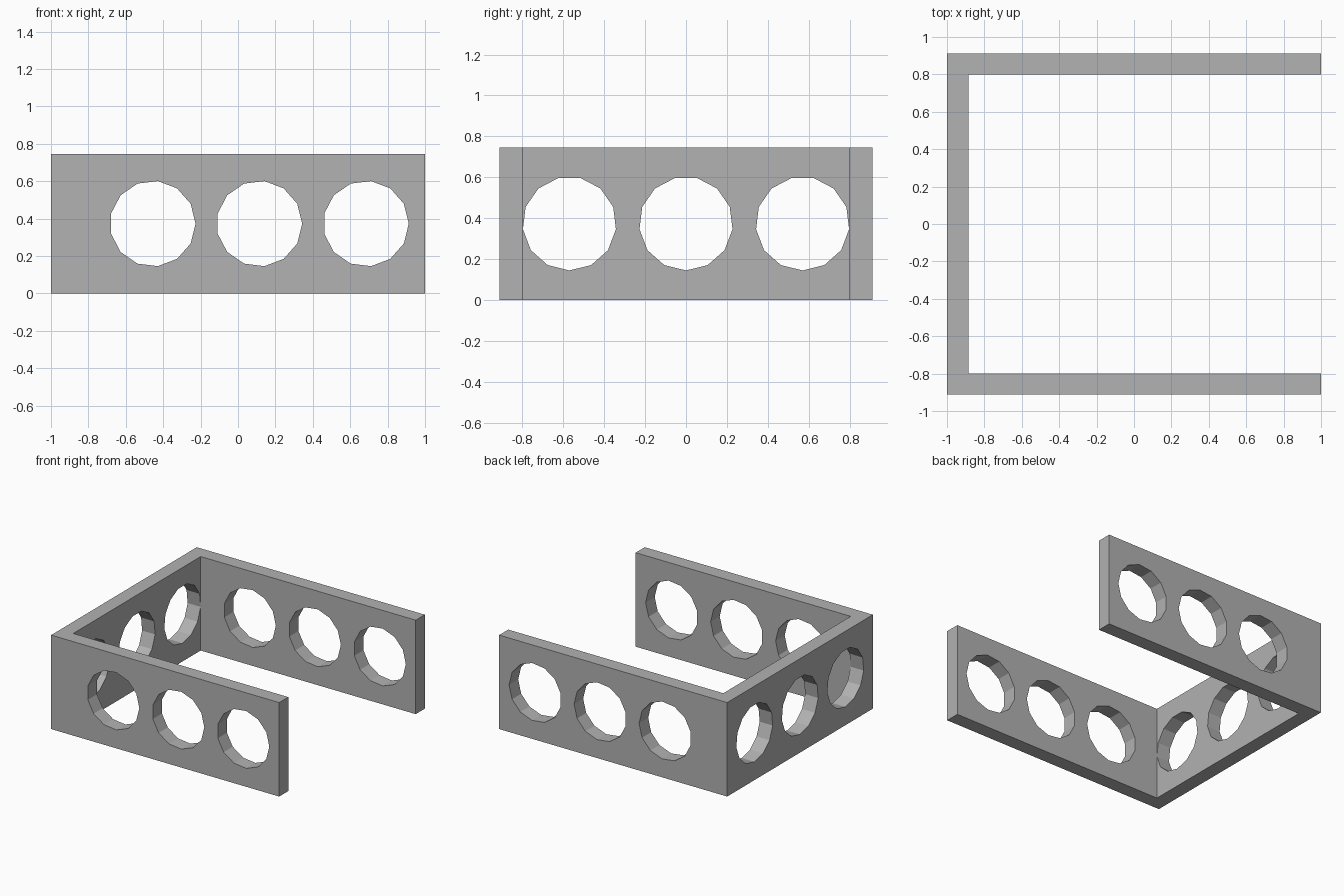
import bpy, bmesh
from math import cos, sin, pi
from mathutils import Vector

default_cube = bpy.data.objects.get("Cube")
if default_cube:
    bpy.data.objects.remove(default_cube, do_unlink=True)

HALF_X, HALF_Y, HEIGHT = 1.0, 0.912, 0.745
WALL = 0.114
RADIUS, SIDES, PITCH = 0.229, 13, 0.57
HOLE_Z = HEIGHT / 2 + 0.001

grey = bpy.data.materials.new("plain grey")
grey.use_nodes = True
colour = (0.445, 0.445, 0.445, 1)
grey.diffuse_color = colour
grey.node_tree.nodes["Principled BSDF"].inputs["Base Color"].default_value = colour


def add_prism(bm, outline, sweep):
    """Close an outline and extrude it along a vector."""
    face = bm.faces.new([bm.verts.new(p) for p in outline])
    top = bmesh.ops.extrude_face_region(bm, geom=[face])["geom"]
    verts = [v for v in top if isinstance(v, bmesh.types.BMVert)]
    bmesh.ops.translate(bm, verts=verts, vec=sweep)


def make_object(name, bm):
    bmesh.ops.recalc_face_normals(bm, faces=bm.faces)
    mesh = bpy.data.meshes.new(name)
    bm.to_mesh(mesh)
    bm.free()
    mesh.materials.append(grey)
    obj = bpy.data.objects.new(name, mesh)
    bpy.context.collection.objects.link(obj)
    return obj


# U-shaped wall, open toward +x
bm = bmesh.new()
inner_x, inner_y = -HALF_X + WALL, HALF_Y - WALL
half = [(inner_x, inner_y), (HALF_X, inner_y), (HALF_X, HALF_Y), (-HALF_X, HALF_Y)]
outline = half + [(x, -y) for x, y in reversed(half)]
add_prism(bm, [(x, y, 0) for x, y in outline], Vector((0, 0, HEIGHT)))
frame = make_object("u_shaped_frame", bm)

# Hole cutters: three through both arms, three through the joining wall
bm = bmesh.new()
angles = [2 * pi * i / SIDES for i in range(SIDES)]
for step in (-1, 0, 1):
    arm_x = WALL + step * PITCH
    add_prism(bm, [(arm_x + RADIUS * cos(a), -HALF_Y - 0.1, HOLE_Z + RADIUS * sin(a))
                   for a in angles], Vector((0, 2 * HALF_Y + 0.2, 0)))
cutter_arms = make_object("arm_hole_cutter", bm)

bm = bmesh.new()
for step in (-1, 0, 1):
    add_prism(bm, [(-HALF_X - 0.1, step * PITCH + RADIUS * sin(a), HOLE_Z - RADIUS * cos(a))
                   for a in angles], Vector((WALL + 0.2, 0, 0)))
cutter_wall = make_object("wall_hole_cutter", bm)

# Cut the holes, then drop the cutters
for cutter in (cutter_arms, cutter_wall):
    cutter.hide_render = True
    cut = frame.modifiers.new(cutter.name, 'BOOLEAN')
    cut.operation, cut.solver, cut.object = 'DIFFERENCE', 'EXACT', cutter

depsgraph = bpy.context.evaluated_depsgraph_get()
cut_mesh = bpy.data.meshes.new_from_object(frame.evaluated_get(depsgraph))
frame.modifiers.clear()
frame.data = cut_mesh
for cutter in (cutter_arms, cutter_wall):
    bpy.data.objects.remove(cutter, do_unlink=True)
